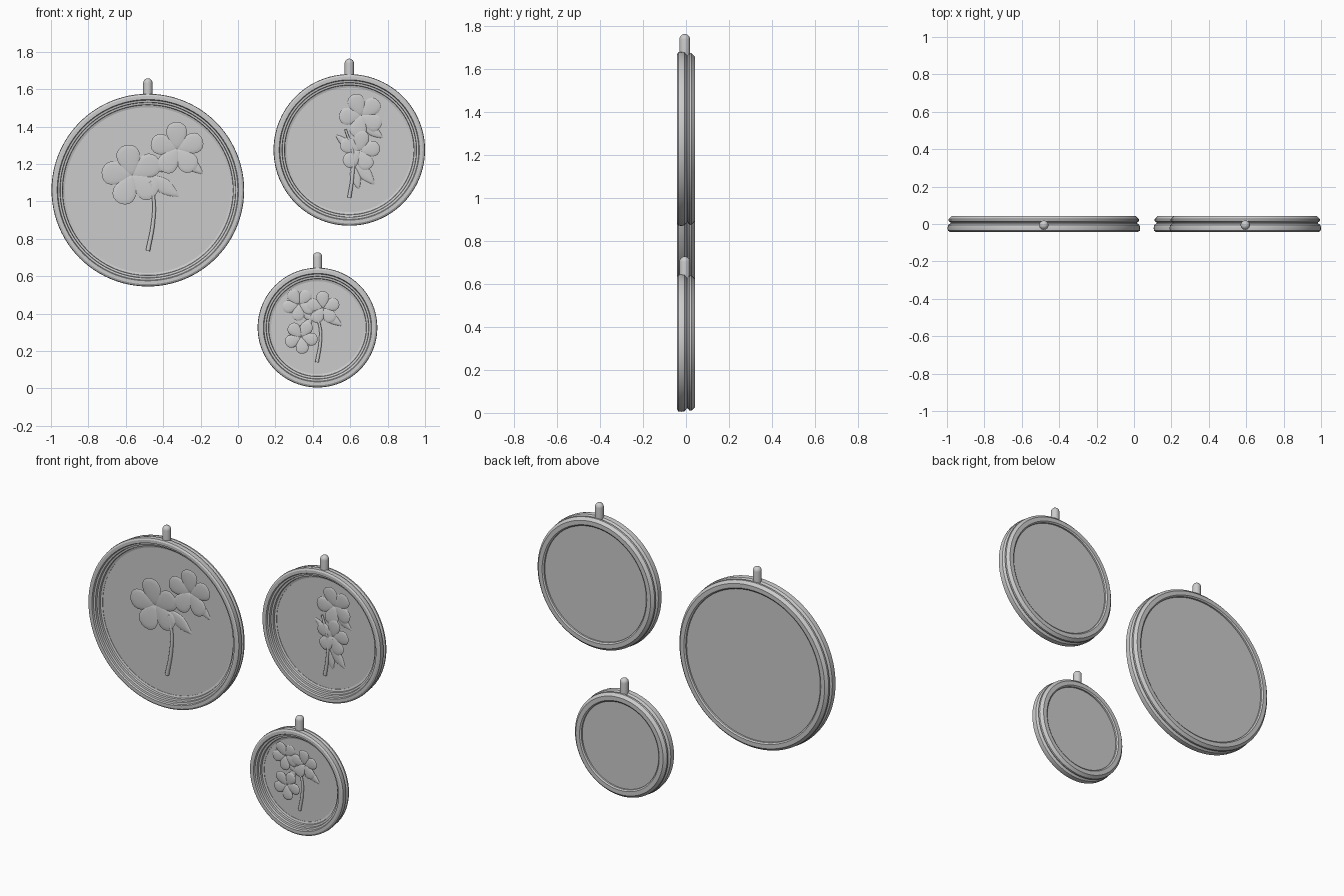
import bpy, bmesh, math
from mathutils import Matrix, Vector

if "Cube" in bpy.data.objects:
    bpy.data.objects.remove(bpy.data.objects["Cube"])

SEG = 96


def finish(name, bm, angle=30):
    bmesh.ops.remove_doubles(bm, verts=bm.verts, dist=1e-5)
    bmesh.ops.recalc_face_normals(bm, faces=bm.faces)
    me = bpy.data.meshes.new(name)
    bm.to_mesh(me)
    bm.free()
    ob = bpy.data.objects.new(name, me)
    bpy.context.collection.objects.link(ob)
    bpy.ops.object.select_all(action='DESELECT')
    ob.select_set(True)
    bpy.context.view_layer.objects.active = ob
    bpy.ops.object.shade_smooth_by_angle(angle=math.radians(angle))
    return ob


def lathe(name, cx, cz, profile, closed):
    """Spin (radius, y) points around a front-to-back axis."""
    bm = bmesh.new()
    vs = [bm.verts.new((cx + r, y, cz)) for r, y in profile]
    n = len(vs)
    es = [bm.edges.new((vs[i], vs[(i + 1) % n])) for i in range(n if closed else n - 1)]
    bmesh.ops.spin(bm, geom=vs + es, cent=(cx, 0, cz), axis=(0, 1, 0),
                   angle=2 * math.pi, steps=SEG)
    return finish(name, bm)


def add_blade(bm, cx, cz, angle, length, width, y, tilt=0.0, point=False):
    """Thin rounded petal, or pointed leaf, growing out from (cx, cz)."""
    m = (Matrix.Translation((cx, y, cz)) @ Matrix.Rotation(-angle, 4, 'Y')
         @ Matrix.Rotation(tilt, 4, 'Z'))
    verts = bmesh.ops.create_uvsphere(bm, u_segments=20, v_segments=8, radius=1)['verts']
    for v in verts:
        x, w, d = v.co
        t = (x + 1) / 2
        w *= (1 - abs(x) ** 1.5 * 0.6) if point else (0.55 + 0.55 * t)
        v.co = m @ Vector((t * length, d * 0.006, w * width / 2))


def flower(name, cx, cz, r, start, y):
    bm = bmesh.new()
    for k in range(5):
        add_blade(bm, cx, cz, math.radians(start + 72 * k), r, r * 0.88,
                  y - 0.001 * (k % 2), tilt=-0.05)
    return finish(name, bm, 50)


def stem(name, pts, y, r):
    cu = bpy.data.curves.new(name, 'CURVE')
    cu.dimensions = '3D'
    cu.bevel_depth = r
    cu.bevel_resolution = 3
    cu.use_fill_caps = True
    sp = cu.splines.new('BEZIER')
    sp.bezier_points.add(len(pts) - 1)
    for i, (bp, (x, z)) in enumerate(zip(sp.bezier_points, pts)):
        bp.co = (x, y, z)
        bp.handle_left_type = bp.handle_right_type = 'AUTO'
        bp.radius = 1 - 0.4 * i / (len(pts) - 1)
    ob = bpy.data.objects.new(name, cu)
    bpy.context.collection.objects.link(ob)


def pendant(tag, cx, cz, R, flowers, leaves, stem_pts):
    # moulded rim with an outer groove and stepped inner edge
    lathe(tag + "_rim", cx, cz, [
        (R - .012, -.042), (R - .002, -.036), (R, -.022), (R - .003, -.006),
        (R - .016, .004), (R - .016, .009), (R - .005, .016), (R - .006, .026),
        (R - .022, .042), (R - .048, .042), (R - .056, .036), (R - .056, .020),
        (R - .072, .020), (R - .072, .002), (R - .060, -.002), (R - .058, -.014),
        (R - .047, -.016), (R - .045, -.030), (R - .034, -.032), (R - .030, -.042)], True)
    # backing disc
    r = R - .052
    lathe(tag + "_disc", cx, cz, [(0, .004), (r, .004), (r, .026), (0, .026)], False)
    # hanging peg with a rounded top
    pr = .025
    bm = bmesh.new()
    prof = [(0, R - .03), (pr, R - .03), (pr, R + .058)]
    prof += [(pr * math.cos(a), R + .058 + pr * math.sin(a))
             for a in [math.pi / 2 * k / 6 for k in range(1, 7)]]
    vs = [bm.verts.new((cx + x, -.006, cz + z)) for x, z in prof]
    es = [bm.edges.new(p) for p in zip(vs, vs[1:])]
    bmesh.ops.spin(bm, geom=vs + es, cent=(cx, -.006, cz), axis=(0, 0, 1),
                   angle=2 * math.pi, steps=24)
    finish(tag + "_peg", bm)
    # flowers, leaves and stem on the face
    for i, (x, z, fr, a) in enumerate(flowers):
        flower(f"{tag}_flower_{i + 1}", x, z, fr, a, .001 - .002 * i)
    bm = bmesh.new()
    for x, z, a, l in leaves:
        add_blade(bm, x, z, math.radians(a), l, l * .4, .002, point=True)
    finish(tag + "_leaves", bm, 50)
    stem(tag + "_stem", stem_pts, -.003, R * .012 + .006)


pendant("large", -.482, 1.06, .515,
        [(-.565, 1.14, .165, 30), (-.325, 1.28, .145, 20)],
        [(-.48, 1.14, -35, .2), (-.31, 1.25, -40, .16), (-.45, 1.17, 10, .12)],
        [(-.482, .735), (-.455, .88), (-.45, 1.0), (-.472, 1.11)])
pendant("medium", .595, 1.275, .405,
        [(.66, 1.46, .12, 40), (.65, 1.27, .11, 10)],
        [(.62, 1.22, -50, .17), (.61, 1.2, -75, .14), (.66, 1.42, -35, .14),
         (.6, 1.29, 140, .1)],
        [(.595, 1.02), (.61, 1.12), (.615, 1.25), (.575, 1.385)])
pendant("small", .425, .325, .32,
        [(.325, .45, .088, 50), (.455, .43, .09, 20), (.337, .275, .09, 60)],
        [(.45, .41, -35, .13), (.4, .38, -130, .11), (.42, .36, 150, .1)],
        [(.422, .14), (.44, .25), (.438, .33), (.405, .415)])
